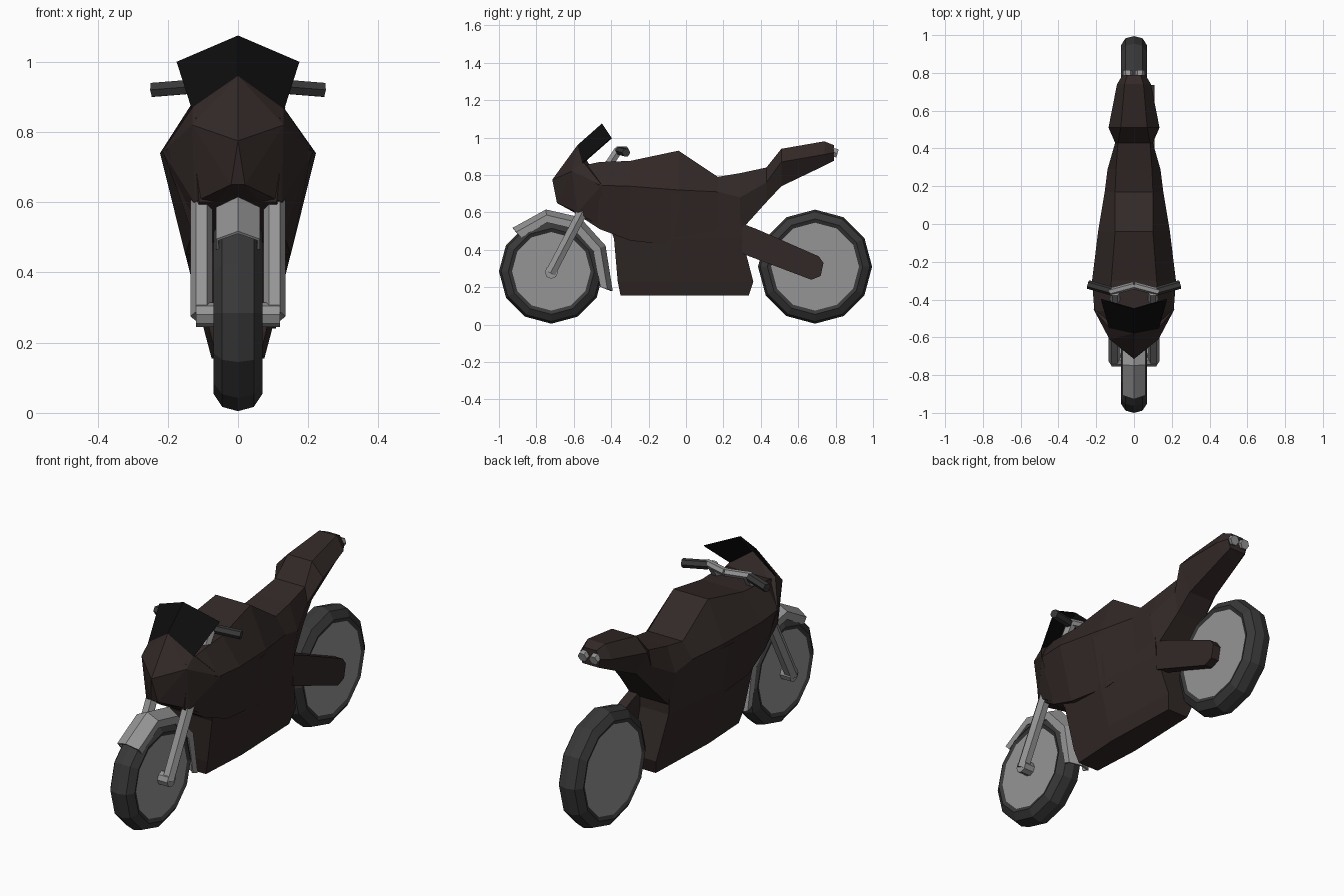
import bpy, bmesh
from math import sin, cos, pi, radians
from mathutils import Vector

if "Cube" in bpy.data.objects:
    bpy.data.objects.remove(bpy.data.objects["Cube"])


def material(name, c):
    m = bpy.data.materials.new(name)
    m.diffuse_color = (*c, 1)
    m.use_nodes = True
    m.node_tree.nodes["Principled BSDF"].inputs["Base Color"].default_value = m.diffuse_color
    return m


PAINT = material("dark_paint", (0.032, 0.022, 0.02))
RUBBER = material("rubber", (0.04, 0.04, 0.04))
BLACK = material("black_screen", (0.004, 0.004, 0.004))
METAL = material("metal", (0.3, 0.3, 0.3))


def finish(name, bm, mat):
    bmesh.ops.recalc_face_normals(bm, faces=bm.faces)
    me = bpy.data.meshes.new(name)
    bm.to_mesh(me)
    bm.free()
    ob = bpy.data.objects.new(name, me)
    bpy.context.collection.objects.link(ob)
    me.materials.append(mat)
    return ob


def loft(name, rings, mat, cap=True, closed=True):
    """Skin a list of equally long point rings."""
    bm = bmesh.new()
    vs = [[bm.verts.new(p) for p in r] for r in rings]
    n = len(vs[0])
    for a, b in zip(vs, vs[1:]):
        for i in range(n if closed else n - 1):
            j = (i + 1) % n
            bm.faces.new((a[i], a[j], b[j], b[i]))
    if cap:
        bm.faces.new(vs[0])
        bm.faces.new(vs[-1])
    return finish(name, bm, mat)


def tube(name, a, b, r, mat, sides=6, r2=None):
    a, b = Vector(a), Vector(b)
    q = (b - a).to_track_quat('Z', 'Y')
    circle = [Vector((cos(2 * pi * i / sides), sin(2 * pi * i / sides), 0)) for i in range(sides)]
    return loft(name, [[a + q @ (c * r) for c in circle],
                       [b + q @ (c * (r2 or r)) for c in circle]], mat)


def lathe(name, y, z, profile, mat):
    """Spin an (x, radius) profile into 12 flat sides about a wheel axle."""
    rings = [[(x, y + r * cos(i * pi / 6), z + r * sin(i * pi / 6)) for i in range(12)]
             for x, r in profile]
    return loft(name, rings, mat)


def wheel(name, y, z, R):
    half = [(0.0, R), (0.045, R - 0.012), (0.07, R - 0.05), (0.06, R - 0.07)]
    lathe(name + "_tyre", y, z, [(-x, r) for x, r in half[::-1]] + half[1:], RUBBER)
    half = [(0.03, R - 0.12), (0.055, R - 0.11), (0.063, R - 0.07)]
    lathe(name + "_rim", y, z, [(-x, r) for x, r in half[::-1]] + half, METAL)
    lathe(name + "_hub", y, z, [(-0.055, 0.07), (0.055, 0.07)], METAL)
    # spokes standing proud of the recessed disc
    for k in range(6):
        a = radians(30 + 60 * k)
        u, v = Vector((0, cos(a), sin(a))), Vector((0, -sin(a), cos(a)))
        rings = []
        for d, w in ((0.05, 0.045), (R - 0.1, 0.055)):
            c = Vector((0, y, z)) + u * d
            rings.append([c + v * (w * s) + Vector((x, 0, 0))
                          for s, x in ((-1, -.05), (1, -.05), (1, .05), (-1, .05))])
        loft(f"{name}_spoke_{k}", rings, METAL)


wheel("front_wheel", -0.72, 0.285, 0.28)
wheel("rear_wheel", 0.69, 0.31, 0.305)

# tank, seat and tail: y, top z, top w, middle z, middle w, bottom z, bottom w
sections = [
    (-0.60, .84, .12, .80, .13, .60, .11),
    (-0.46, .87, .13, .745, .21, .51, .13),
    (-0.30, .875, .12, .74, .222, .45, .15),
    (-0.04, .93, .10, .72, .19, .42, .14),
    (0.17, .79, .10, .71, .155, .46, .12),
    (0.29, .81, .095, .68, .14, .50, .11),
    (0.43, .84, .085, .76, .10, .655, .08),
    (0.51, .94, .07, .87, .135, .74, .07),
    (0.74, .98, .05, .91, .09, .85, .05),
    (0.79, .96, .035, .92, .06, .875, .045)]
loft("tank_seat_and_tail",
     [[(tw, y, tz), (mw, y, mz), (bw, y, bz), (-bw, y, bz), (-mw, y, mz), (-tw, y, tz)]
      for y, tz, tw, mz, mw, bz, bw in sections], PAINT)

# belly fairing, stacked upward: z, front y, front w, middle w, back y, back w
belly = [(.155, -.35, .06, .075, .335, .06), (.23, -.365, .08, .095, .36, .08),
         (.46, -.385, .12, .152, .30, .11), (.70, -.48, .18, .195, .30, .125)]
loft("belly_fairing",
     [[(fw, fy, z), (mw, -.08, z), (bw, by, z), (-bw, by, z), (-mw, -.08, z), (-fw, fy, z)]
      for z, fy, fw, mw, by, bw in belly], PAINT)

# nose cowl
bm = bmesh.new()
for s in (1, -1):
    for x, y, z in ((0, -.715, .775), (.13, -.61, .82), (.13, -.55, .87), (0, -.58, .96),
                    (.215, -.45, .745), (.125, -.58, .60), (.02, -.69, .65), (.13, -.45, .52)):
        bm.verts.new((x * s, y, z))
bmesh.ops.remove_doubles(bm, verts=bm.verts, dist=1e-4)
res = bmesh.ops.convex_hull(bm, input=bm.verts)
bmesh.ops.delete(bm, geom=[v for v in bm.verts if not v.link_faces], context='VERTS')
finish("nose_cowl", bm, PAINT)


def thicken(ob, t):
    ob.modifiers.new("thickness", 'SOLIDIFY').thickness = t


# windscreen
thicken(loft("windscreen", [[(-.13, -.56, .86), (0, -.58, .96), (.13, -.56, .86)],
                            [(-.175, -.40, 1.0), (0, -.45, 1.075), (.175, -.40, 1.0)]],
             BLACK, cap=False, closed=False), 0.006)

# front mudguard: ridged strip around the wheel
rings = []
for deg, r in ((132, .31), (95, .33), (62, .325), (25, .32), (-18, .345)):
    a = radians(deg)
    rings.append([(x, -.72 + (r - d) * cos(a), .287 + (r - d) * sin(a))
                  for x, d in ((-.062, .07), (-.062, .03), (0, 0), (.062, .03), (.062, .07))])
thicken(loft("front_mudguard", rings, METAL, cap=False, closed=False), 0.008)

# forks, handlebar and tail lights, both sides
tube("front_axle", (-.12, -.72, .28), (.12, -.72, .28), .035, METAL, 8)
for s, side in ((1, "right"), (-1, "left")):
    tube(f"fork_{side}", (.104 * s, -.725, .275), (.104 * s, -.55, .61), .032, METAL)
    tube(f"bar_riser_{side}", (.1 * s, -.43, .83), (.1 * s, -.36, .935), .026, METAL)
    tube(f"handlebar_{side}", (0, -.325, .935), (.13 * s, -.36, .935), .02, METAL)
    tube(f"grip_{side}", (.12 * s, -.355, .93), (.244 * s, -.32, .92), .023, RUBBER)
    tube(f"tail_light_{side}", (.032 * s, .76, .93), (.032 * s, .81, .915), .026, METAL)

# single-sided swingarm
arm = [(.30, .54), (.38, .51), (.71, .365), (.735, .33), (.72, .26), (.67, .24), (.30, .38)]
loft("swingarm", [[(x, y, z) for y, z in arm] for x in (.055, .108)], PAINT)
tube("rear_axle", (-.06, .69, .31), (.1, .69, .31), .04, METAL, 8)
